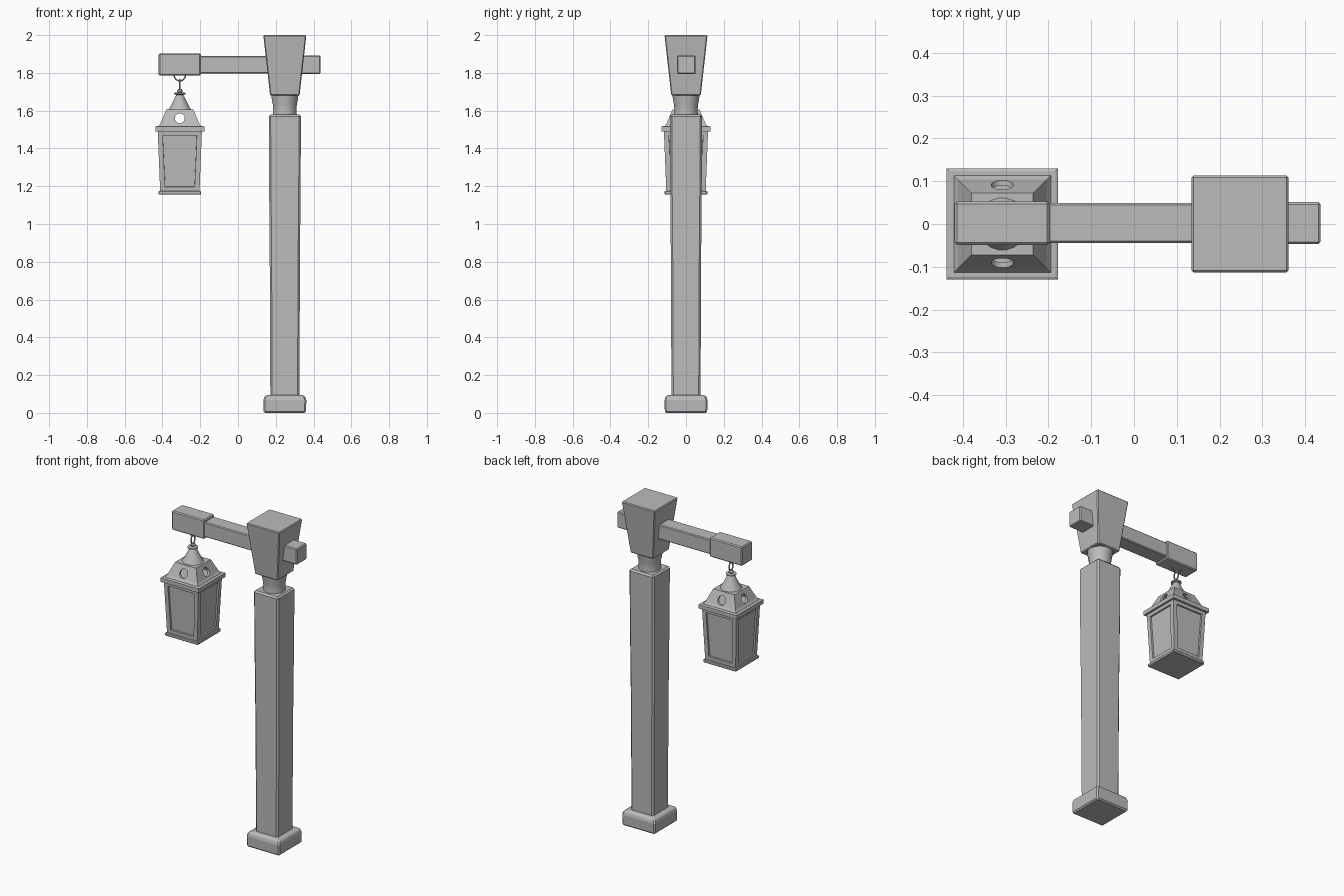
import bpy, bmesh, math
from mathutils import Vector, Matrix

cube = bpy.data.objects.get("Cube")
if cube:
    bpy.data.objects.remove(cube, do_unlink=True)

grey = bpy.data.materials.new("plain_grey")
grey.use_nodes = True
colour = (0.5, 0.5, 0.5, 1)
grey.diffuse_color = colour
grey.node_tree.nodes["Principled BSDF"].inputs["Base Color"].default_value = colour

POST = 0.248     # x of the post axis
LAMP = -0.308    # x of the lantern axis


def finish(name, bm, bevel=0.0, smooth=False):
    bmesh.ops.recalc_face_normals(bm, faces=bm.faces)
    mesh = bpy.data.meshes.new(name)
    bm.to_mesh(mesh)
    bm.free()
    mesh.materials.append(grey)
    ob = bpy.data.objects.new(name, mesh)
    bpy.context.collection.objects.link(ob)
    if bevel:
        mod = ob.modifiers.new("edge_wear", 'BEVEL')
        mod.width, mod.segments = bevel, 1
    if smooth:
        bpy.ops.object.select_all(action='DESELECT')
        ob.select_set(True)
        bpy.context.view_layer.objects.active = ob
        bpy.ops.object.shade_smooth_by_angle(angle=math.radians(40))
    return ob


def loft(profile, x, sides=4):
    """Closed stack of rings; profile holds (half width, height)."""
    bm = bmesh.new()
    scale = math.sqrt(2) if sides == 4 else 1
    rings = []
    for r, z in profile:
        angles = [math.tau * (i + 0.5) / sides for i in range(sides)]
        rings.append([bm.verts.new((x + r * scale * math.cos(a),
                                    r * scale * math.sin(a), z)) for a in angles])
    for low, high in zip(rings, rings[1:]):
        for i in range(sides):
            j = (i + 1) % sides
            bm.faces.new((low[i], low[j], high[j], high[i]))
    bm.faces.new(rings[0][::-1])
    bm.faces.new(rings[-1])
    return bm


def box(name, x0, x1, half_y, z0, z1, bevel):
    bm = bmesh.new()
    bmesh.ops.create_cube(bm, size=1)
    bmesh.ops.scale(bm, vec=(x1 - x0, half_y * 2, z1 - z0), verts=bm.verts)
    bmesh.ops.translate(bm, vec=((x0 + x1) / 2, 0.002, (z0 + z1) / 2), verts=bm.verts)
    return finish(name, bm, bevel)


def ring(name, centre, radius, thick, axis, squash=1.0):
    """Small wire ring lying in the plane across the given axis."""
    bm = bmesh.new()
    turn = Vector((0, 0, 1)).rotation_difference(Vector(axis)).to_matrix()
    n, m = 20, 8
    grid = []
    for i in range(n):
        a = math.tau * i / n
        row = []
        for j in range(m):
            b = math.tau * j / m
            r = radius + thick * math.cos(b)
            p = turn @ Vector((r * math.cos(a), r * math.sin(a), thick * math.sin(b)))
            p.z *= squash
            row.append(bm.verts.new(p + Vector(centre)))
        grid.append(row)
    for i in range(n):
        for j in range(m):
            k, l = (i + 1) % n, (j + 1) % m
            bm.faces.new((grid[i][j], grid[k][j], grid[k][l], grid[i][l]))
    finish(name, bm, smooth=True)


# Post: foot, shaft, round neck and flared head
finish("post_foot", loft([(0.112, 0), (0.114, 0.075), (0.102, 0.094)], POST), 0.008)
finish("post_shaft", loft([(0.077, 0.08), (0.08, 0.8), (0.084, 1.3), (0.085, 1.58)], POST), 0.01)
finish("post_neck", loft([(0.066, 1.56), (0.062, 1.6), (0.064, 1.63), (0.07, 1.66),
                          (0.073, 1.69)], POST, 20), smooth=True)
finish("post_head", loft([(0.078, 1.68), (0.114, 2.0)], POST), 0.005)

# Arm with a thicker end block and a tenon stub through the head
box("arm", -0.40, 0.30, 0.047, 1.798, 1.889, 0.005)
box("arm_stub", 0.26, 0.436, 0.049, 1.795, 1.893, 0.005)
box("arm_end_block", -0.42, -0.197, 0.051, 1.785, 1.903, 0.006)

# Lantern body with recessed panes
body = loft([(0.104, 1.17), (0.117, 1.495)], LAMP)
sides = [f for f in body.faces if abs(f.calc_center_median().z - 1.33) < 0.05]
bmesh.ops.recalc_face_normals(body, faces=body.faces)
bmesh.ops.inset_individual(body, faces=sides, thickness=0.037, depth=0)
bmesh.ops.inset_individual(body, faces=sides, thickness=0.001, depth=-0.010)
finish("lantern_body", body)
finish("lantern_base", loft([(0.113, 1.155), (0.113, 1.175)], LAMP), 0.004)
finish("lantern_rim", loft([(0.13, 1.49), (0.13, 1.515), (0.124, 1.518)], LAMP))

# Hollow roof with a round vent in every side
roof = finish("lantern_roof", loft([(0.118, 1.512), (0.104, 1.53), (0.072, 1.605)], LAMP))
cutters = [finish("roof_hollow_cutter", loft([(0.102, 1.50), (0.092, 1.53), (0.060, 1.595)], LAMP))]
for axis, turn in (("x", 'Y'), ("y", 'X')):
    bm = bmesh.new()
    bmesh.ops.create_cone(bm, cap_ends=True, segments=20, radius1=0.026,
                          radius2=0.026, depth=0.4)
    bmesh.ops.transform(bm, matrix=Matrix.Translation((LAMP, 0, 1.56)) @
                        Matrix.Rotation(math.pi / 2, 4, turn), verts=bm.verts)
    cutters.append(finish("vent_cutter_" + axis, bm))
for cutter in cutters:
    cutter.hide_render = True
    cutter.hide_set(True)
    mod = roof.modifiers.new(cutter.name, 'BOOLEAN')
    mod.operation, mod.solver, mod.object = 'DIFFERENCE', 'EXACT', cutter

# Cap cone with collar and knob
finish("lantern_cap", loft([(0.064, 1.60), (0.046, 1.63), (0.024, 1.675), (0.019, 1.684),
                            (0.030, 1.687), (0.030, 1.694), (0.012, 1.697), (0.016, 1.705),
                            (0.010, 1.714)], LAMP, 20), smooth=True)

# Hanging rings
ring("lantern_ring", (LAMP, 0, 1.737), 0.018, 0.004, (1, 0, 0), 1.5)
ring("arm_ring", (LAMP, 0, 1.788), 0.030, 0.004, (0, 1, 0))
